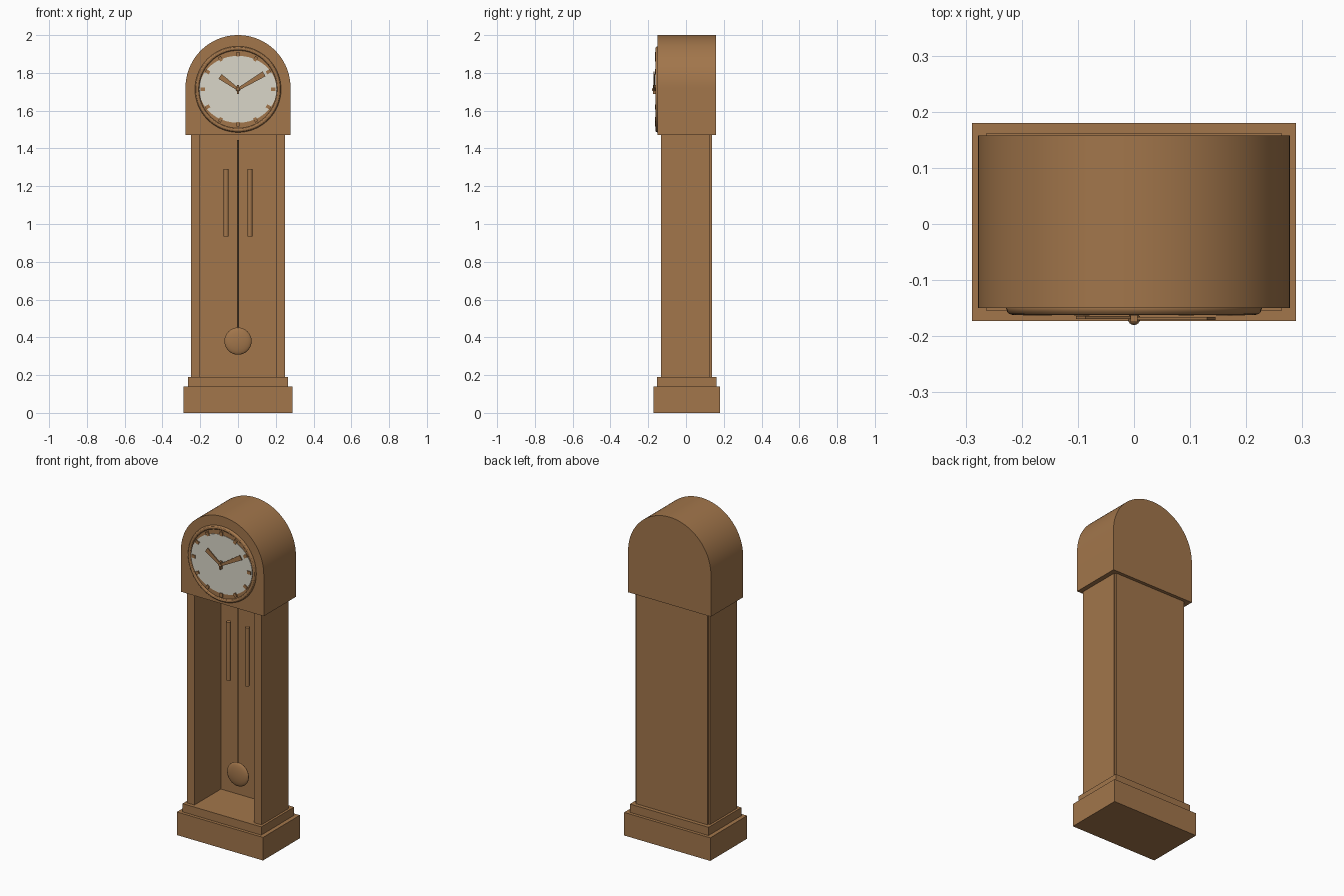
import bpy, bmesh
from math import pi, sin, cos, atan2, hypot
from mathutils import Matrix, Vector

if "Cube" in bpy.data.objects:
    bpy.data.objects.remove(bpy.data.objects["Cube"])


def material(name, rgb):
    m = bpy.data.materials.new(name)
    m.use_nodes = True
    m.diffuse_color = (*rgb, 1)
    m.node_tree.nodes["Principled BSDF"].inputs["Base Color"].default_value = (*rgb, 1)
    return m


WOOD = material("warm wood", (0.36, 0.18, 0.07))
IVORY = material("ivory dial", (0.70, 0.67, 0.58))
DIAL_Z = 1.713


def finish(name, bm, mat=WOOD, smooth=False):
    bmesh.ops.recalc_face_normals(bm, faces=bm.faces)
    mesh = bpy.data.meshes.new(name)
    bm.to_mesh(mesh)
    bm.free()
    mesh.materials.append(mat)
    ob = bpy.data.objects.new(name, mesh)
    bpy.context.collection.objects.link(ob)
    if smooth:
        bpy.ops.object.select_all(action='DESELECT')
        ob.select_set(True)
        bpy.context.view_layer.objects.active = ob
        bpy.ops.object.shade_smooth_by_angle()
    return ob


def box(name, x, y, z):
    """Box between (low, high) limits on each axis."""
    bm = bmesh.new()
    bmesh.ops.create_cube(bm, size=1)
    for v in bm.verts:
        v.co = [lo + (c + 0.5) * (hi - lo) for c, (lo, hi) in zip(v.co, (x, y, z))]
    return finish(name, bm)


def prism(name, outline, y0, y1, mat=WOOD, smooth=False):
    """Extrude an x-z outline from y0 back to y1."""
    bm = bmesh.new()
    face = bm.faces.new([bm.verts.new((x, y0, z)) for x, z in outline])
    new = bmesh.ops.extrude_face_region(bm, geom=[face])["geom"]
    for v in new:
        if isinstance(v, bmesh.types.BMVert):
            v.co.y = y1
    return finish(name, bm, mat, smooth)


def ellipse(rx, rz, n=64):
    return [(rx * cos(2 * pi * i / n), DIAL_Z + rz * sin(2 * pi * i / n)) for i in range(n)]


def rod(name, x, z0, z1, r):
    bm = bmesh.new()
    bmesh.ops.create_cone(bm, cap_ends=True, segments=24, radius1=r, radius2=r, depth=z1 - z0,
                          matrix=Matrix.Translation((x, 0, (z0 + z1) / 2)))
    return finish(name, bm, smooth=True)


# Stepped base
box("base", (-0.289, 0.289), (-0.173, 0.18), (0, 0.14))
box("base_step", (-0.264, 0.264), (-0.154, 0.161), (0.14, 0.19))

# Open-fronted trunk
for side, s in (("left", 1), ("right", -1)):
    box(side + "_trunk_wall", sorted((0.2 * s, 0.25 * s)), (-0.132, 0.127), (0.19, 1.48))
box("trunk_back", (-0.24, 0.24), (0.122, 0.138), (0.19, 1.48))

# Arched hood
R = 0.278
arch = [(R * cos(pi * i / 48), 2 - R + R * sin(pi * i / 48)) for i in range(49)]
prism("hood", [(-R, 1.47), (R, 1.47)] + arch, -0.15, 0.158, smooth=True)

# Dial with its rounded rim
prism("dial_backing", ellipse(0.217, 0.217), -0.155, -0.149)
prism("dial", ellipse(0.205, 0.177), -0.157, -0.152, IVORY)
bm = bmesh.new()
N, M = 64, 12
rings = []
for i in range(N):
    a = 2 * pi * i / N
    rings.append([bm.verts.new(((0.216 + 0.012 * cos(b)) * cos(a), -0.15 + 0.012 * sin(b),
                                DIAL_Z + (0.216 + 0.012 * cos(b)) * sin(a)))
                  for b in (2 * pi * j / M for j in range(M))])
for i in range(N):
    p, q = rings[i], rings[(i + 1) % N]
    for j in range(M):
        k = (j + 1) % M
        bm.faces.new((p[j], q[j], q[k], p[k]))
finish("dial_rim", bm, smooth=True)


def bar(name, start, end, w0, w1, y0, y1):
    """Flat tapered bar between two points measured from the dial centre."""
    a, b = Vector(start), Vector(end)
    d = (b - a).normalized()
    n = Vector((-d.y, d.x))
    pts = [a + n * w0 / 2, a - n * w0 / 2, b - n * w1 / 2, b + n * w1 / 2]
    return prism(name, [(p.x, p.y + DIAL_Z) for p in pts], y0, y1)


# Hour marks, hands and hub
for h in range(12):
    d = Vector((sin(h * pi / 6), cos(h * pi / 6)))
    bar(f"hour_mark_{h}", d * 0.174, d * 0.198, 0.018, 0.018, -0.163, -0.153)
bar("hour_hand", (0, 0), (-0.095, 0.068), 0.014, 0.03, -0.169, -0.164)
bar("minute_hand", (0, 0), (0.138, 0.082), 0.014, 0.03, -0.171, -0.166)
bar("hand_hub", (0, -0.025), (0, 0.022), 0.012, 0.012, -0.175, -0.155)
bm = bmesh.new()
bmesh.ops.create_uvsphere(bm, u_segments=16, v_segments=8, radius=0.011,
                          matrix=Matrix.Translation((0, -0.169, DIAL_Z)))
finish("hub_cap", bm, smooth=True)

# Pendulum and weights
rod("pendulum_rod", 0, 0.4, 1.445, 0.004)
bm = bmesh.new()
bmesh.ops.create_uvsphere(bm, u_segments=32, v_segments=16, radius=0.072,
                          matrix=Matrix.Translation((0, 0, 0.38)) @ Matrix.Diagonal((1, 0.25, 1, 1)))
finish("pendulum_bob", bm, smooth=True)
for side, x in (("left", 0.063), ("right", -0.063)):
    rod(side + "_weight", x, 0.935, 1.29, 0.0135)
